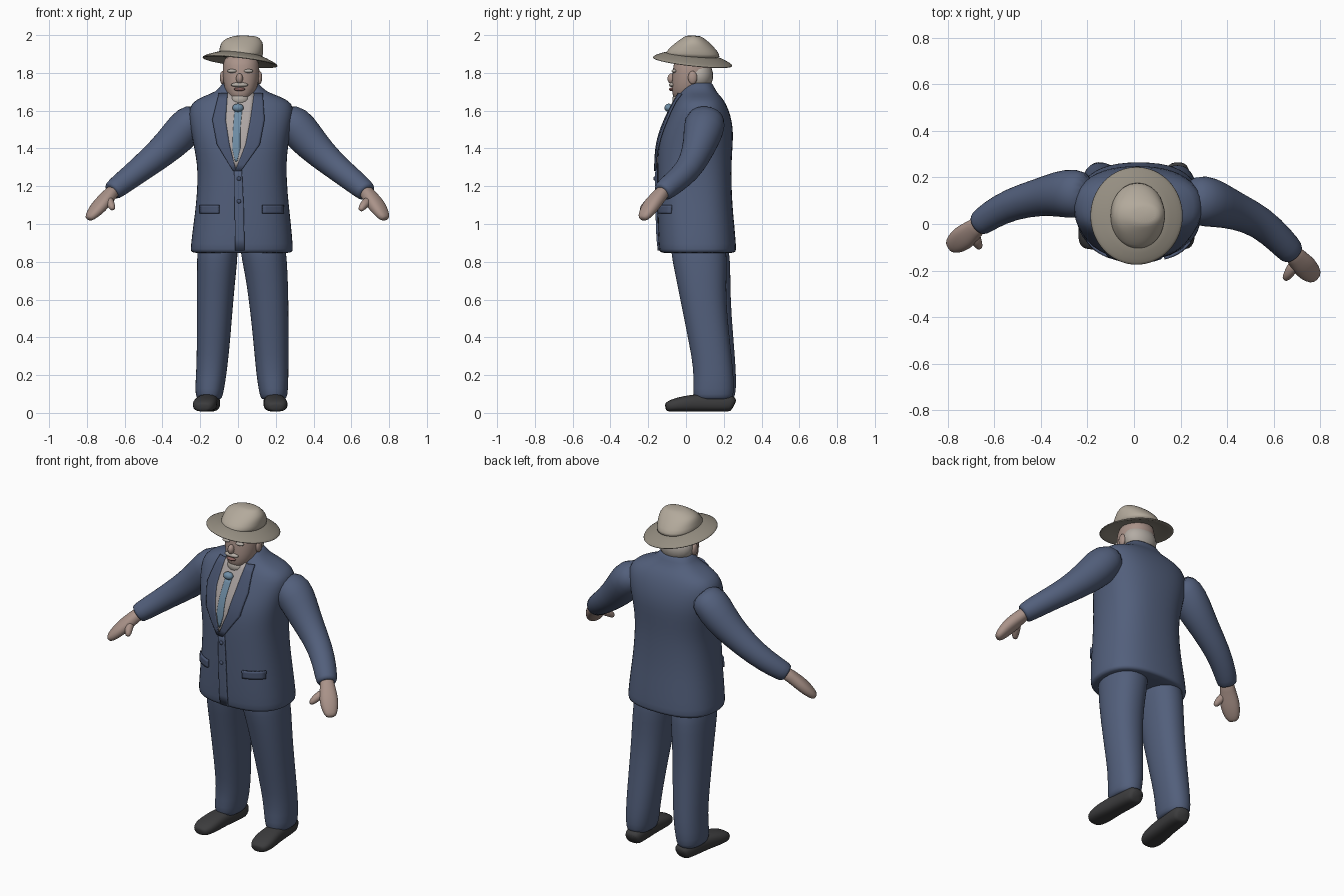
import bpy, bmesh, math
from mathutils import Vector
from mathutils.bvhtree import BVHTree


def material(name, rgb):
    m = bpy.data.materials.new(name)
    m.diffuse_color = (*rgb, 1)
    return m


BLUE = material("blue_cloth", (0.085, 0.115, 0.20))
DARK = material("dark_blue_cloth", (0.068, 0.092, 0.165))
FELT = material("cream_felt", (0.45, 0.40, 0.33))
BRIM = material("brim_felt", (0.30, 0.27, 0.22))
SKIN = material("skin", (0.40, 0.29, 0.25))
HAIR = material("grey_hair", (0.45, 0.41, 0.37))
SHIRT = material("shirt_white", (0.42, 0.38, 0.37))
TIE = material("tie_blue", (0.16, 0.27, 0.38))
SHOE = material("shoe_leather", (0.045, 0.045, 0.047))
LIP = material("lips", (0.25, 0.12, 0.11))


def finish(name, bm, mat, levels=1):
    bmesh.ops.recalc_face_normals(bm, faces=bm.faces)
    for f in bm.faces:
        f.smooth = True
    me = bpy.data.meshes.new(name)
    bm.to_mesh(me)
    bm.free()
    me.materials.append(mat)
    ob = bpy.data.objects.new(name, me)
    bpy.context.collection.objects.link(ob)
    if levels:
        ob.modifiers.new("smooth", "SUBSURF").levels = levels
        ob.modifiers["smooth"].render_levels = levels
    return ob


def skin_rings(name, rings, mat, levels=1):
    """Join rings of points into a closed, capped surface."""
    bm = bmesh.new()
    vs = [[bm.verts.new(p) for p in r] for r in rings]
    n = len(vs[0])
    for a, b in zip(vs, vs[1:]):
        for i in range(n):
            bm.faces.new((a[i], a[(i + 1) % n], b[(i + 1) % n], b[i]))
    bm.faces.new(vs[0])
    bm.faces.new(vs[-1])
    return finish(name, bm, mat, levels)


def oval(n, power):
    for i in range(n):
        a = 2 * math.pi * i / n
        c, s = math.cos(a), math.sin(a)
        yield (math.copysign(abs(c) ** (2 / power), c) * 1.01,
               math.copysign(abs(s) ** (2 / power), s) * 1.01)


def stack(name, rows, mat, power=2.2, n=24, tilt=(0, 0)):
    """Horizontal rings given as (z, x_min, x_max, y_min, y_max)."""
    rings = []
    for z, x0, x1, y0, y1 in rows:
        r = []
        for u, v in oval(n, power):
            x, y = (x0 + x1) / 2 + u * (x1 - x0) / 2, (y0 + y1) / 2 + v * (y1 - y0) / 2
            r.append((x, y, z + tilt[0] * x + tilt[1] * (y - 0.035)))
        rings.append(r)
    return skin_rings(name, rings, mat)


def tube(name, path, mat, power=2.0, n=16):
    """Rings square to a path of (x, y, z, side_radius, up_radius)."""
    pts = [Vector(p[:3]) for p in path]
    rings = []
    for i, p in enumerate(path):
        t = (pts[min(i + 1, len(pts) - 1)] - pts[max(i - 1, 0)]).normalized()
        side = t.cross(Vector((0, 0, 1))).normalized()
        up = side.cross(t)
        rings.append([pts[i] + side * (u * p[3]) + up * (v * p[4]) for u, v in oval(n, power)])
    return skin_rings(name, rings, mat)


def ball(name, loc, size, mat):
    bm = bmesh.new()
    bmesh.ops.create_uvsphere(bm, u_segments=20, v_segments=14, radius=1)
    for v in bm.verts:
        v.co = Vector(loc) + Vector([a * b for a, b in zip(v.co, size)])
    return finish(name, bm, mat, 0)


# jacket body
jacket = stack("jacket", [
    (0.845, -0.23, 0.27, -0.12, 0.245), (0.85, -0.25, 0.29, -0.14, 0.265),
    (0.88, -0.25, 0.29, -0.145, 0.265), (1.00, -0.235, 0.28, -0.15, 0.255),
    (1.10, -0.222, 0.268, -0.152, 0.245), (1.22, -0.213, 0.258, -0.153, 0.24),
    (1.32, -0.215, 0.255, -0.153, 0.24), (1.42, -0.235, 0.265, -0.148, 0.247),
    (1.50, -0.25, 0.28, -0.125, 0.25), (1.58, -0.262, 0.295, -0.09, 0.235),
    (1.64, -0.25, 0.29, -0.06, 0.21), (1.675, -0.19, 0.225, -0.04, 0.185),
    (1.70, -0.11, 0.145, -0.03, 0.16), (1.745, -0.085, 0.11, 0.0, 0.14),
    (1.75, -0.07, 0.10, 0.01, 0.13)], BLUE, power=2.5)

# panels laid over the jacket front
bpy.context.view_layer.update()
surface = BVHTree.FromObject(jacket, bpy.context.evaluated_depsgraph_get())


def panel(name, rows, lift, mat, cols=6, steps=4):
    """Cloth patch from rows (z, x_left, x_right), dropped onto the jacket."""
    fine = []
    for a, b in zip(rows, rows[1:]):
        fine += [[p + (q - p) * k / steps for p, q in zip(a, b)] for k in range(steps)]
    fine.append(list(rows[-1]))
    bm = bmesh.new()
    grid = []
    for z, x0, x1 in fine:
        line = []
        for c in range(cols + 1):
            x = x0 + (x1 - x0) * c / cols
            hit = surface.ray_cast(Vector((x, -1, z)), Vector((0, 1, 0)))[0]
            line.append(bm.verts.new((x, (hit.y if hit else 0) - lift, z)))
        grid.append(line)
    for a, b in zip(grid, grid[1:]):
        for c in range(cols):
            bm.faces.new((a[c], a[c + 1], b[c + 1], b[c]))
    ob = finish(name, bm, mat, 0)
    m = ob.modifiers.new("thickness", "SOLIDIFY")
    m.thickness, m.offset = 0.012, 0


panel("shirt_front", [(1.69, -0.06, 0.09), (1.55, -0.075, 0.075), (1.42, -0.055, 0.05),
                      (1.30, -0.02, 0.0)], 0.003, SHIRT)
panel("tie", [(1.60, -0.018, 0.022), (1.5, -0.026, 0.012), (1.40, -0.03, 0.012),
              (1.33, -0.015, -0.005)], 0.009, TIE)
panel("lapel_left", [(1.69, -0.10, -0.055), (1.55, -0.135, -0.065), (1.42, -0.11, -0.045),
                     (1.28, -0.025, -0.01)], 0.008, DARK)
panel("lapel_right", [(1.69, 0.085, 0.13), (1.55, 0.065, 0.14), (1.42, 0.04, 0.115),
                      (1.28, -0.015, 0.015)], 0.010, DARK)
panel("jacket_overlap", [(1.30, -0.02, 0.02), (1.1, -0.018, 0.03), (0.86, -0.015, 0.035)], 0.004, BLUE)
panel("pocket_flap_left", [(1.10, -0.20, -0.10), (1.055, -0.20, -0.10)], 0.006, DARK)
panel("pocket_flap_right", [(1.10, 0.13, 0.24), (1.055, 0.13, 0.24)], 0.006, DARK)
ball("tie_knot", (0.0, -0.092, 1.615), (0.03, 0.022, 0.022), TIE)
for z in (1.24, 1.12):
    ball("jacket_button", (0.005, -0.166, z), (0.011, 0.007, 0.011), DARK)

# sleeves and hands
arms = {
    "left": [(-0.19, 0.13, 1.58, .085, .07), (-0.255, 0.13, 1.54, .11, .10),
             (-0.32, 0.13, 1.46, .10, .098), (-0.41, 0.115, 1.375, .08, .082),
             (-0.53, 0.085, 1.28, .07, .068), (-0.62, 0.035, 1.21, .062, .06),
             (-0.665, 0.0, 1.175, .056, .054), (-0.668, -0.002, 1.172, .045, .044)],
    "right": [(0.22, 0.11, 1.58, .085, .07), (0.295, 0.10, 1.535, .115, .105),
              (0.355, 0.085, 1.46, .10, .10), (0.44, 0.055, 1.37, .08, .083),
              (0.545, 0.01, 1.28, .07, .068), (0.635, -0.075, 1.21, .064, .062),
              (0.68, -0.125, 1.17, .058, .055), (0.683, -0.128, 1.167, .045, .044)]}
hands = {
    "left": [(-0.645, 0.015, 1.19, .036, .036), (-0.685, -0.02, 1.15, .042, .034),
             (-0.72, -0.05, 1.11, .055, .036), (-0.755, -0.075, 1.07, .052, .032),
             (-0.785, -0.095, 1.035, .036, .022), (-0.793, -0.10, 1.025, .018, .012)],
    "right": [(0.66, -0.105, 1.19, .036, .036), (0.695, -0.14, 1.15, .042, .036),
              (0.725, -0.175, 1.11, .052, .038), (0.75, -0.20, 1.075, .05, .034),
              (0.775, -0.225, 1.035, .036, .024), (0.783, -0.232, 1.025, .018, .012)]}
thumbs = {
    "left": [(-0.69, -0.035, 1.14, .028, .028), (-0.672, -0.085, 1.10, .023, .023),
             (-0.66, -0.105, 1.075, .013, .013)],
    "right": [(0.695, -0.16, 1.13, .028, .028), (0.665, -0.215, 1.10, .024, .024),
              (0.645, -0.24, 1.07, .014, .014)]}
for side in arms:
    tube(side + "_sleeve", arms[side], BLUE)
    tube(side + "_hand", hands[side], SKIN, power=2.3)
    tube(side + "_thumb", thumbs[side], SKIN, n=10)

# trouser legs
stack("left_trouser_leg", [
    (0.95, -0.20, -0.005, -0.08, 0.21), (0.85, -0.217, 0.0, -0.08, 0.23),
    (0.75, -0.217, -0.01, -0.06, 0.235), (0.60, -0.217, -0.025, -0.025, 0.235),
    (0.40, -0.217, -0.04, 0.015, 0.25), (0.22, -0.22, -0.058, 0.05, 0.265),
    (0.12, -0.228, -0.075, 0.04, 0.265), (0.075, -0.22, -0.085, 0.05, 0.255),
    (0.07, -0.20, -0.10, 0.07, 0.24)], BLUE)
stack("right_trouser_leg", [
    (0.95, 0.01, 0.24, -0.08, 0.20), (0.85, 0.012, 0.255, -0.08, 0.215),
    (0.75, 0.035, 0.262, -0.06, 0.215), (0.60, 0.058, 0.267, -0.03, 0.21),
    (0.40, 0.08, 0.267, 0.01, 0.23), (0.22, 0.095, 0.267, 0.045, 0.25),
    (0.12, 0.11, 0.265, 0.035, 0.255), (0.075, 0.12, 0.258, 0.045, 0.245),
    (0.07, 0.135, 0.24, 0.06, 0.23)], BLUE)

# shoes, heel to toe, splayed slightly outward
for side, heel, toe in (("left", -0.14, -0.185), ("right", 0.185, 0.203)):
    shoe = [(0.255, .035, .034), (0.24, .052, .045), (0.16, .057, .048), (0.07, .056, .048),
            (-0.01, .065, .042), (-0.07, .062, .034), (-0.10, .045, .025), (-0.108, .025, .016)]
    tube(side + "_shoe", [(heel + (toe - heel) * (0.255 - y) / 0.36, y, 0.006 + max(h, .024), w, h)
                          for y, w, h in shoe], SHOE, power=2.6)

# shirt collar, head, beard and face details
stack("shirt_collar", [(1.63, -0.06, 0.085, -0.06, 0.11), (1.67, -0.072, 0.10, -0.06, 0.125),
                       (1.72, -0.075, 0.105, -0.045, 0.132), (1.75, -0.07, 0.10, -0.035, 0.13)], SHIRT)
stack("head", [(1.65, -0.03, 0.05, -0.055, 0.08), (1.675, -0.055, 0.08, -0.07, 0.10),
               (1.72, -0.073, 0.103, -0.076, 0.122), (1.78, -0.08, 0.113, -0.072, 0.128),
               (1.84, -0.082, 0.114, -0.068, 0.14), (1.90, -0.07, 0.10, -0.05, 0.13)], SKIN)
ball("back_hair", (0.016, 0.068, 1.785), (0.101, 0.076, 0.085), HAIR)
ball("chin_beard", (0.01, -0.035, 1.66), (0.05, 0.037, 0.038), HAIR)
ball("nose", (0.008, -0.076, 1.77), (0.018, 0.022, 0.028), SKIN)
ball("moustache", (0.008, -0.072, 1.737), (0.045, 0.018, 0.013), HAIR)
ball("mouth", (0.008, -0.076, 1.713), (0.03, 0.015, 0.009), LIP)
for side, x in (("left", -0.032), ("right", 0.055)):
    ball(side + "_eyebrow", (x, -0.062, 1.81), (0.026, 0.014, 0.01), HAIR)
    ball(side + "_ear", (0.016 + (0.098 if x > 0 else -0.098), 0.035, 1.775), (0.014, 0.024, 0.035), SKIN)

# hat: tilted brim and tapering crown
stack("hat_brim", [(1.885, -0.08, 0.10, -0.07, 0.14), (1.872, -0.13, 0.15, -0.115, 0.185),
                   (1.855, -0.183, 0.205, -0.17, 0.24), (1.861, -0.188, 0.21, -0.176, 0.246),
                   (1.869, -0.183, 0.205, -0.17, 0.24), (1.89, -0.13, 0.155, -0.125, 0.195),
                   (1.905, -0.09, 0.12, -0.08, 0.15)], BRIM, power=2, n=32, tilt=(-0.115, -0.107))
stack("hat_crown", [(1.875, -0.10, 0.13, -0.115, 0.185), (1.905, -0.102, 0.132, -0.108, 0.178),
                    (1.94, -0.094, 0.134, -0.075, 0.15), (1.967, -0.085, 0.132, -0.042, 0.122),
                    (1.987, -0.045, 0.115, -0.015, 0.095), (2.0, -0.005, 0.10, 0.005, 0.075)],
      FELT, power=2.1, tilt=(-0.04, -0.04))
